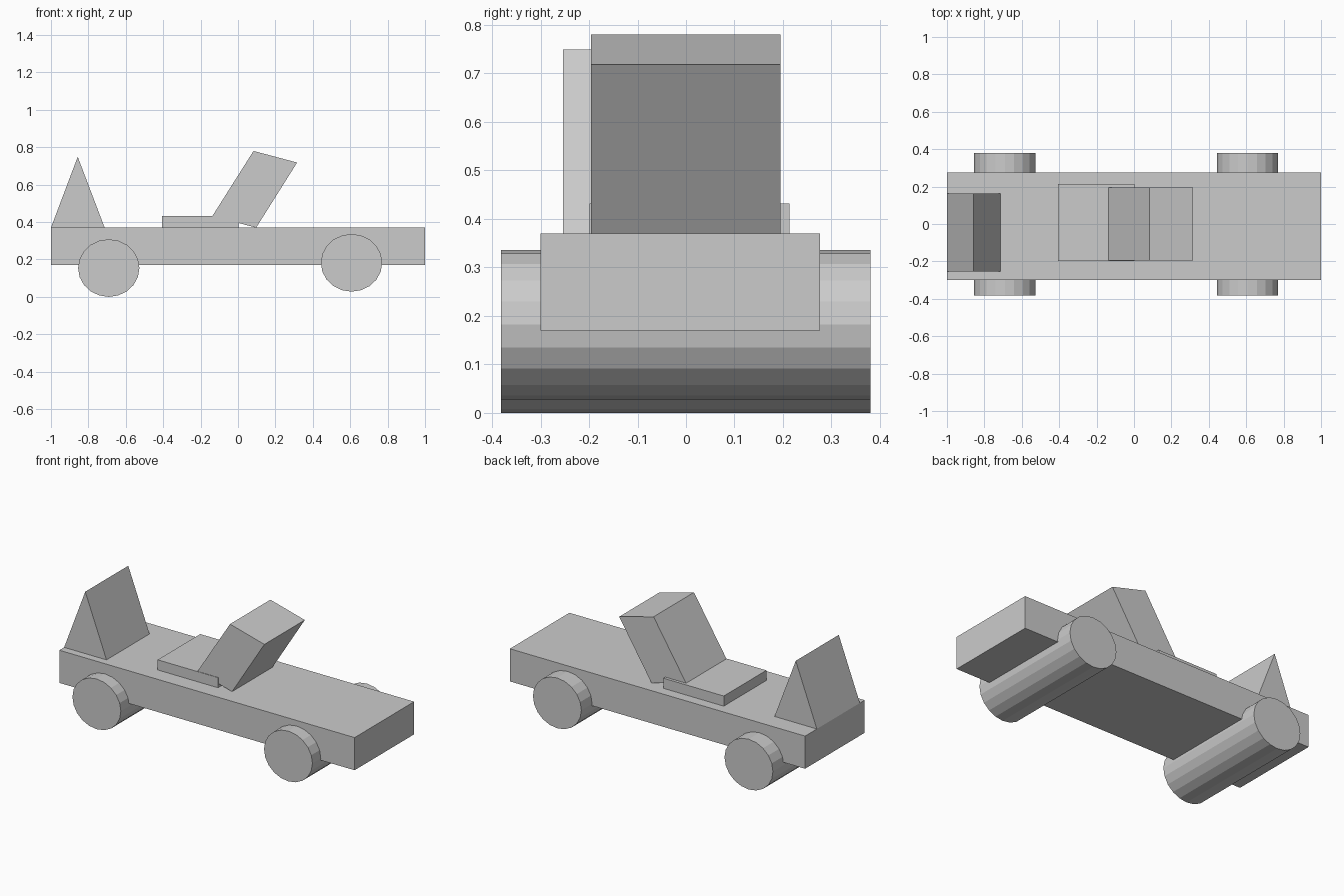
import bpy, bmesh
from math import sin, cos, tau

if "Cube" in bpy.data.objects:
    bpy.data.objects.remove(bpy.data.objects["Cube"])


def extrude_profile(name, points, y0, y1):
    """Closed x-z profile extruded along y."""
    bm = bmesh.new()
    face = bm.faces.new([bm.verts.new((x, y0, z)) for x, z in points])
    result = bmesh.ops.extrude_face_region(bm, geom=[face])
    verts = [g for g in result["geom"] if isinstance(g, bmesh.types.BMVert)]
    bmesh.ops.translate(bm, verts=verts, vec=(0, y1 - y0, 0))
    bmesh.ops.recalc_face_normals(bm, faces=bm.faces)
    mesh = bpy.data.meshes.new(name)
    bm.to_mesh(mesh)
    bm.free()
    obj = bpy.data.objects.new(name, mesh)
    bpy.context.collection.objects.link(obj)
    return obj


def rect(x0, x1, z0, z1):
    return [(x0, z0), (x1, z0), (x1, z1), (x0, z1)]


def ellipse(cx, cz, rx, rz, sides=20):
    return [(cx + rx * cos(tau * i / sides), cz + rz * sin(tau * i / sides))
            for i in range(sides)]


# Flat deck
extrude_profile("chassis", rect(-1, 1, 0.17, 0.37), -0.30, 0.276)

# Full-width rollers serving as the wheels, slightly oval
for name, x, z in (("rear_wheels", -0.691, 0.154), ("front_wheels", 0.607, 0.182)):
    extrude_profile(name, ellipse(x, z, 0.164, 0.154), -0.381, 0.38)

# Wedge at the tail
extrude_profile("tail_wedge", [(-1, 0.37), (-0.713, 0.37), (-0.857, 0.749)],
                -0.254, 0.162)

# Seat cushion and leaning block
extrude_profile("seat_cushion", rect(-0.405, 0.004, 0.37, 0.432), -0.199, 0.213)
extrude_profile("seat_back",
                [(-0.137, 0.432), (0.097, 0.37), (0.316, 0.718), (0.083, 0.78)],
                -0.196, 0.195)
